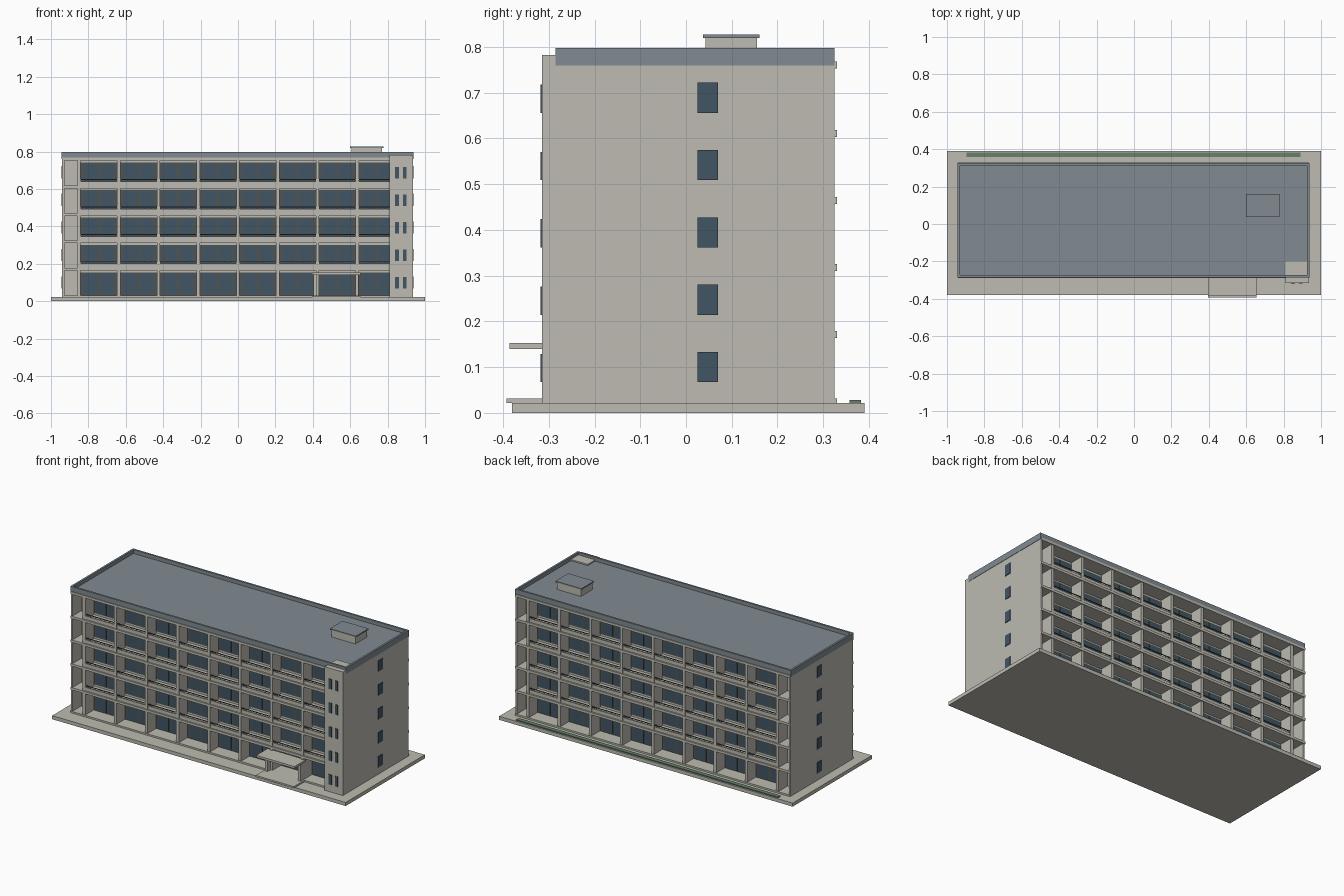
import bpy, bmesh

if "Cube" in bpy.data.objects:
    bpy.data.objects.remove(bpy.data.objects["Cube"])

def mat(name, rgb):
    m = bpy.data.materials.new(name)
    m.diffuse_color = (*rgb, 1)
    m.use_nodes = True
    m.node_tree.nodes["Principled BSDF"].inputs["Base Color"].default_value = m.diffuse_color
    return m

BEIGE = mat("beige_concrete", (0.51, 0.50, 0.44))
SLATE = mat("slate_roof", (0.22, 0.26, 0.29))
GLASS = mat("dark_blue_glass", (0.053, 0.09, 0.125))
FRAME = mat("dark_grey_metal", (0.075, 0.09, 0.095))
GREEN = mat("hedge_green", (0.13, 0.22, 0.14))

def boxes(name, material, items):
    """One object from boxes given as (x0, x1, y0, y1, z0, z1)."""
    bm = bmesh.new()
    for x0, x1, y0, y1, z0, z1 in items:
        vs = bmesh.ops.create_cube(bm, size=1)["verts"]
        for v in vs:
            v.co.x = x1 if v.co.x > 0 else x0
            v.co.y = y1 if v.co.y > 0 else y0
            v.co.z = z1 if v.co.z > 0 else z0
    me = bpy.data.meshes.new(name)
    bm.to_mesh(me)
    bm.free()
    me.materials.append(material)
    ob = bpy.data.objects.new(name, me)
    bpy.context.collection.objects.link(ob)
    return ob

# Main dimensions
X0, X1 = -0.94, 0.935          # building ends
YF, YB = -0.285, 0.325         # front and back faces
IF, IB = -0.2, 0.24            # recessed inner walls
G, TOP, STOREY, BAY = 0.022, 0.76, 0.1466, 0.2125
floors = [G + STOREY * i for i in range(5)]
tops = [0.032] + [z + 0.01 for z in floors[1:]]
centres = [BAY * (i - 3.5) for i in range(8)]

# Ground and body
boxes("base_slab", BEIGE, [(-1, 1, -0.38, 0.39, 0, G)])
boxes("core_walls", BEIGE, [(X0 + .005, X1 - .005, IF, IB, G, TOP)])
boxes("end_walls", BEIGE, [(X0, X0 + .012, YF, YB, G, TOP),
                           (X1 - .012, X1, YF, YB, G, TOP)])

# Balcony slabs, upstands and dividing fins on both long sides
slabs, fins, upstands, rails, panels, panes = [], [], [], [], [], []
for z in [floors[0]] + [f - .005 for f in floors[1:]] + [TOP - .007]:
    h = 0.01 if z == G else 0.015
    slabs += [(X0, X1, YF - .004, IF, z, z + h), (X0, X1, IB, YB + .005, z, z + h)]
for i in range(9):
    x = BAY * (i - 4)
    fins += [(x - .009, x + .009, IB, YB, G, TOP)]
    if x < 0.8:
        fins += [(x - .009, x + .009, YF, IF, G, TOP)]
for k, z in enumerate(tops):
    head = floors[k] + STOREY - .014
    for c in centres:
        for s, wall, face in ((-1, IF, YF), (1, IB, YB)):
            def span(a, b):        # y range from two outward offsets
                return tuple(sorted((a, b)))
            a, b = c - .097, c + .097
            low = z if k == 0 else z + .012
            panels.append((a, b, *span(wall, wall + s * .003), low, head))
            for d in (-.044, .044):
                panes.append((c + d - .034, c + d + .034,
                              *span(wall, wall + s * .006), low + .006, head - .006))
            if k:
                if s < 0 and c > .7:
                    b = .81
                y = face - s * .004
                upstands.append((a, b, *span(y, y - s * .008), z, z + .022))
                rails.append((a, b, *span(y, y - s * .004), z + .030, z + .034))
                n = 6
                for j in range(n + 1):
                    px = a + (b - a) * j / n
                    rails.append((px - .001, px + .001, *span(y - s * .001, y - s * .003),
                                  z + .02, z + .031))
boxes("floor_slabs", BEIGE, slabs)
boxes("balcony_fins", BEIGE, fins)
boxes("balcony_upstands", BEIGE, upstands)
boxes("balcony_railings", FRAME, rails)
boxes("window_frames", FRAME, panels)
boxes("window_panes", GLASS, panes)

# Stair tower at the front right corner
boxes("stair_tower", BEIGE, [(.81, X1, -.315, IF, G, .783)])
sills = [.067 + .1473 * i for i in range(5)]
boxes("tower_windows", GLASS, [(x, x + .02, -.318, -.313, z, z + .062)
                               for z in sills for x in (.84, .882)])
boxes("end_windows", GLASS, [(x, x + .006, .025, .07, z, z + .066)
                             for z in sills for x in (X0 - .004, X1 - .002)])

# Roof deck, parapet and roof hatch
PX0, PX1 = X0 - .003, X1 + .002
boxes("roof_deck", SLATE, [(PX0 + .005, PX1 - .005, YF + .003, YB - .003, TOP + .002, .775)])
boxes("parapet", SLATE, [(PX0, PX1, YF, YF + .012, TOP, .798),
                         (PX0, PX1, YB - .012, YB, TOP, .798),
                         (PX0, PX0 + .012, YF, YB, TOP, .798),
                         (PX1 - .012, PX1, YF, YB, TOP, .798)])
boxes("roof_hatch_walls", BEIGE, [(.607, .77, .043, .155, .77, .82)])
boxes("roof_hatch_cap", SLATE, [(.6, .777, .037, .161, .82, .827)])

# Entrance canopy, posts and step
boxes("entrance_canopy", BEIGE, [(.395, .655, -.386, YF + .01, .14, .153)])
boxes("canopy_posts", BEIGE, [(x, x + .016, -.314, YF, G, .14) for x in (.405, .629)])
boxes("entrance_step", BEIGE, [(.395, .655, -.392, YF, G, .032)])

# Hedge strip behind
boxes("hedge_strip", GREEN, [(-.895, .89, .357, .383, G - .005, .028)])
